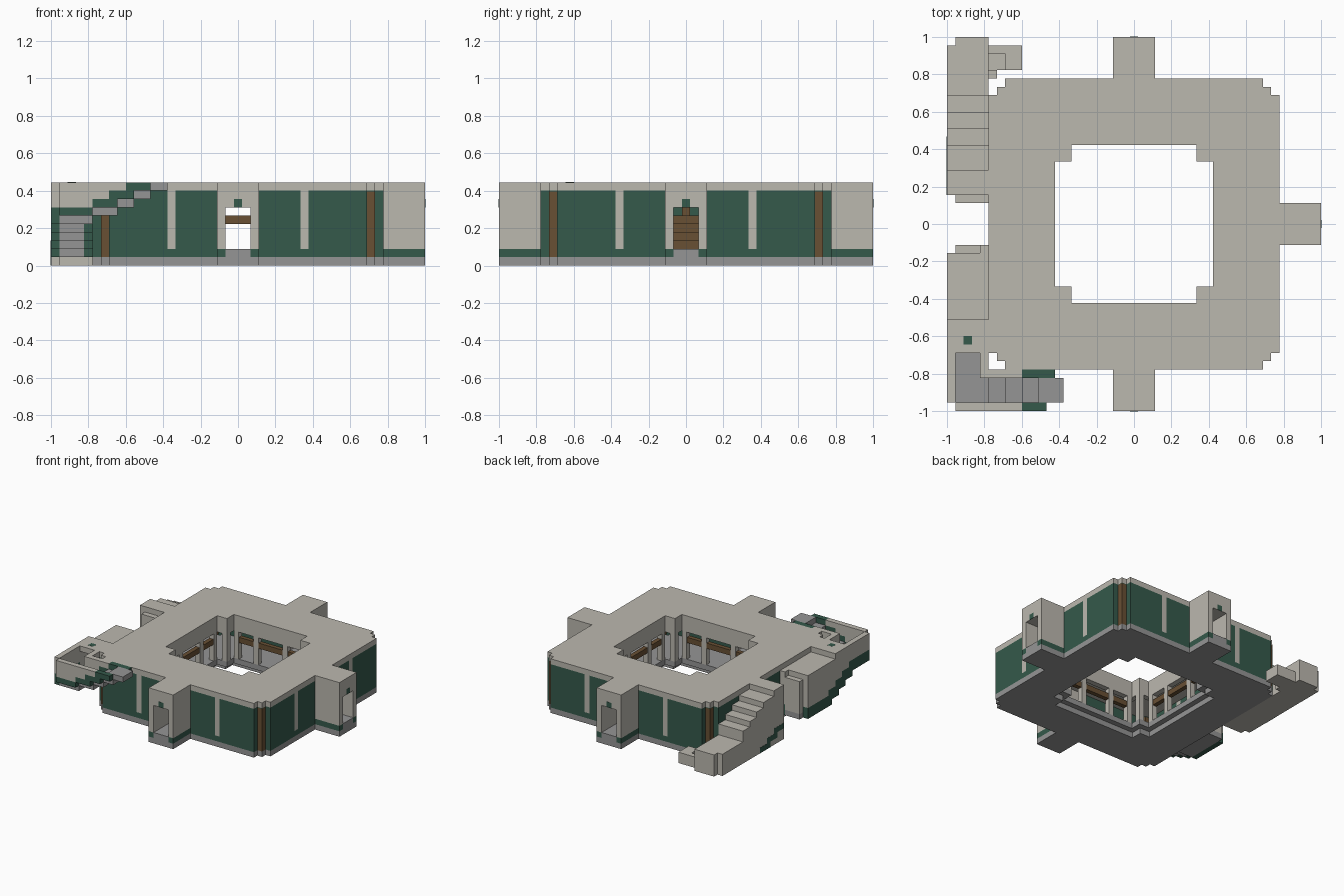
import bpy
import bmesh
from mathutils import Matrix, Vector

U = 2 / 45  # one block of the building grid

cube = bpy.data.objects.get("Cube")
if cube:
    bpy.data.objects.remove(cube, do_unlink=True)


def material(name, rgb):
    m = bpy.data.materials.new(name)
    m.use_nodes = True
    m.diffuse_color = (*rgb, 1)
    m.node_tree.nodes["Principled BSDF"].inputs["Base Color"].default_value = (*rgb, 1)
    return m


STONE = material("pale stone", (0.50, 0.48, 0.43))
GREY = material("grey stone", (0.30, 0.30, 0.30))
GREEN = material("dark green", (0.035, 0.10, 0.07))
BROWN = material("brown wood", (0.14, 0.08, 0.034))


def finish(name, bm, mat):
    bmesh.ops.recalc_face_normals(bm, faces=bm.faces)
    bmesh.ops.scale(bm, vec=(U, U, U), verts=bm.verts)
    mesh = bpy.data.meshes.new(name)
    bm.to_mesh(mesh)
    bm.free()
    mesh.materials.append(mat)
    bpy.context.collection.objects.link(bpy.data.objects.new(name, mesh))


def part(name, mat, boxes, turns=(0,)):
    """Boxes (x0, x1, y0, y1, z0, z1) in grid units, repeated by quarter turns."""
    bm = bmesh.new()
    for k in turns:
        spin = Matrix.Rotation(k * 1.5707963268, 4, 'Z')
        for x0, x1, y0, y1, z0, z1 in boxes:
            mid = Vector((x0 + x1, y0 + y1, z0 + z1)) / 2
            size = Matrix.Diagonal((x1 - x0, y1 - y0, z1 - z0, 1))
            bmesh.ops.create_cube(bm, size=1, matrix=spin @ Matrix.Translation(mid) @ size)
    finish(name, bm, mat)


def mirrored(boxes):
    return boxes + [(-b, -a, c, d, e, f) for a, b, c, d, e, f in boxes]


def ring(name, mat, outer, inner, z0, z1):
    """Square ring with stepped corners; each outline is given for one corner."""
    bm = bmesh.new()
    for corner in (outer, inner):
        loop = []
        for k in range(4):
            for x, y in corner:
                for _ in range(k):
                    x, y = -y, x
                loop.append(bm.verts.new((x, y, z0)))
        for i, v in enumerate(loop):
            bm.edges.new((v, loop[i - 1]))
    bmesh.ops.triangle_fill(bm, use_beauty=True, use_dissolve=False, edges=bm.edges[:])
    top = bmesh.ops.extrude_face_region(bm, geom=bm.faces[:])["geom"]
    bmesh.ops.translate(bm, vec=(0, 0, z1 - z0),
                        verts=[v for v in top if isinstance(v, bmesh.types.BMVert)])
    finish(name, bm, mat)


def outer_corner(r):
    return [(r, r - 2), (r - 1, r - 2), (r - 1, r - 1), (r - 2, r - 1), (r - 2, r)]


def notch(r):
    return [(r, r - 2), (r - 2, r - 2), (r - 2, r)]


ALL = (0, 1, 2, 3)
ARMS = (0, 1, 2)  # front, right and back

# Floor, roof and courtyard fascia
ring("ground_slab", GREY, outer_corner(17.5), notch(10.5), 0, 1)
ring("raised_floor", GREY, outer_corner(16.5), notch(9.5), 1, 2)
ring("roof", STONE, outer_corner(17.5), notch(9.5), 9, 10)
ring("courtyard_fascia", STONE, notch(10.5), notch(9.5), 7, 9)

# Outer walls, pilasters and corner posts
part("wall_panels", GREEN, mirrored([
    (2.5, 7.5, -17.5, -16.5, 1, 9),
    (8.5, 15.5, -17.5, -16.5, 1, 9),
    (7.5, 8.5, -17.5, -16.5, 1, 2),
    (15.5, 16.5, -16.5, -15.5, 8.9, 9)]), ALL)
part("pilasters", STONE, mirrored([(7.5, 8.5, -17.5, -16.5, 2, 9)]), ALL)
part("corner_posts", BROWN, [(15.5, 16.5, -16.5, -15.5, 1, 9)], ALL)

# Courtyard columns and rails
part("courtyard_columns", STONE, mirrored([
    (2.5, 3.5, -10.5, -9.5, 2, 7),
    (6.5, 7.5, -10.5, -9.5, 2, 7),
    (7.5, 8.5, -8.5, -7.5, 2, 7)]), ALL)
part("courtyard_rails", BROWN, [(-7.5, 7.5, -10.4, -9.6, 5, 6)], ALL)

# Entrance arms
part("arm_slabs", GREY, [(-2.5, 2.5, -22.5, -17.5, 0, 1),
                         (-1.5, 1.5, -22.5, -16.5, 1, 2)], ARMS)
part("arm_bases", GREEN, mirrored([(1.5, 2.5, -22.5, -16.5, 1, 2)]), ARMS)
part("arm_walls", STONE, mirrored([(1.5, 2.5, -22.5, -16.5, 2, 7)])
     + [(-2.5, 2.5, -22.5, -17.5, 7, 10), (-2.5, 2.5, -17.5, -16.5, 7, 9)], ARMS)
part("door_ornaments", GREEN, [(-0.5, 0.5, -22.53, -22.4, 7, 8)], ARMS)

# Closed left-hand bay with wooden steps inside
part("closed_bay", GREEN, [(-17.5, -16.5, -2.5, 2.5, 1, 9)])
part("wooden_steps", BROWN,
     [(-16.5, -12.5 - i, -1.5, 1.5, 2 + i, 3 + i) for i in range(4)]
     + [(-16.5, -16.2, -0.5, 0.5, 6, 7)])

# Covered stair climbing towards the front
starts = [-2.5, -9.5, -11.5, -13.5, -15.5]
ends = [-10.5, -12.5, -14.5, -16.5, -21.5]
flight = list(zip(range(5), starts, ends))
part("covered_stair_treads", GREY,
     [(-21.5, -18.5, e, s, 1 + k, 2 + k) for k, s, e in flight])
part("covered_stair_stringers", GREEN,
     [(-22.5, -21.5, e, min(s, -3.5), 1 + k, 3 + k) for k, s, e in flight]
     + [(-18.5, -17.5, max(e, -18.5), s, 1 + k, 3 + k) for k, s, e in flight]
     + [(-21.5, -17.5, -22.5, -21.5, 6, 7)])
walls = []
for k, s in enumerate(starts):
    e = (starts + [-21.5])[k + 1]
    top = 9 if k < 2 else 10
    walls += [(-22.5, -21.5, e, min(s, -3.5), 3 + k, top),
              (-18.5, -17.5, max(e, -18.5), s, 3 + k, top)]
part("covered_stair_walls", STONE, walls + [(-21.5, -17.5, -22.5, -21.5, 7, 10)])
part("covered_stair_roof", STONE, [
    (-21.5, -18.5, -11.5, -3.5, 8, 9),
    (-21.5, -18.5, -15.5, -11.5, 9, 10),
    (-21.5, -18.5, -3.5, -2.5, 2, 8)])
part("stair_ornament", GREEN, [(-20.5, -19.5, -14.5, -13.5, 9.9, 10.02)])

# Upper flight along the front
part("upper_treads", GREY,
     [(-17.5 + 2 * i, -14.5 + 2 * i, -21.5, -18.5, 6 + i, 7 + i) for i in range(4)]
     + [(-18.5, -17.5, -21.5, -18.5, 5, 6)])
rails = [(-22.5, -21.5, -10.5), (-18.5, -17.5, -9.5)]
part("upper_stringers", GREEN,
     [(-17.5 + 2 * i, (-14.5 + 2 * i) if i < 2 else x_end, y0, y1, 7 + i, 8 + i)
      for y0, y1, x_end in rails for i in range(3)])
part("upper_parapets", STONE,
     [(-17.5 + 2 * i, -15.5 + 2 * i, y0, y1, 8 + i, 10)
      for y0, y1, _ in rails for i in range(2)])

# Stair descending to the ground towards the back
edges = [3.5, 6.5, 9.5, 11.5, 13.5, 15.5, 21.5]
tops = [10, 9, 8, 7, 6, 4]
part("ground_stair", STONE,
     [(-22.5, -17.5, edges[i], edges[i + 1], 0, t) for i, t in enumerate(tops)]
     + [(-21.5, -17.5, 2.5, 3.5, 0, 9), (-21.5, -17.5, 21.5, 22.5, 0, 4)])
part("ground_stair_stringer", GREEN,
     [(-22.53, -22.4, 3.5 + 2 * i, 6.5 + 2 * i, 2 - i, 3 - i) for i in range(3)])
part("ground_stair_foot", STONE, [
    (-17.5, -14.5, 18.5, 21.5, 0, 1),
    (-17.5, -16.5, 17.5, 18.5, 0, 3),
    (-17.5, -13.5, 20.5, 21.5, 0, 2),
    (-15.5, -13.5, 18.5, 20.5, 0, 2)])
